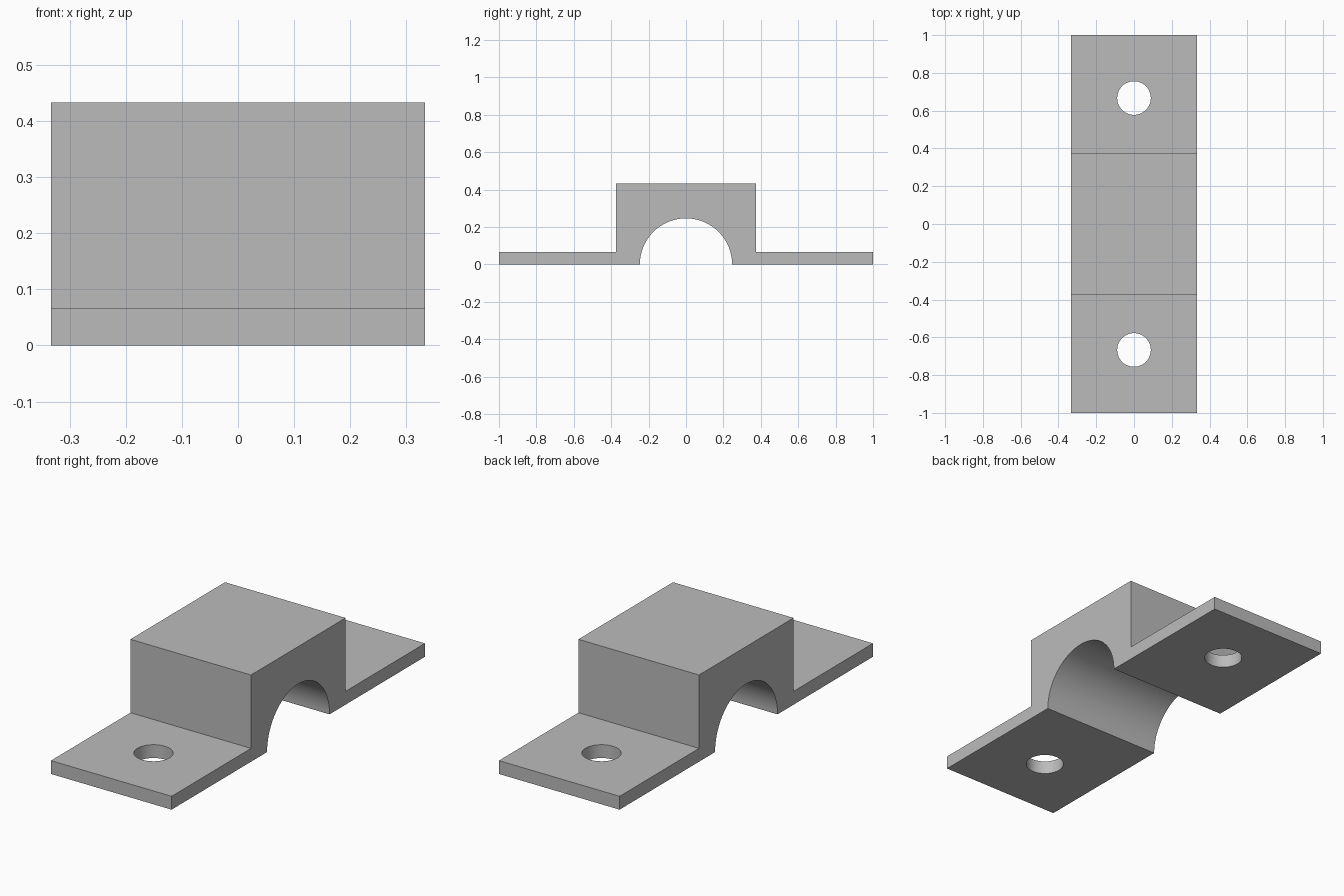
import bpy
import bmesh
from math import cos, sin, pi, radians

HALF_WIDTH, HALF_LENGTH = 0.3333, 1.0
HEIGHT, FLANGE = 0.4333, 0.0667
BLOCK, BORE = 0.3733, 0.2467
HOLE, HOLE_Y = 0.089, 0.6667
STEPS = 48

if "Cube" in bpy.data.objects:
    bpy.data.objects.remove(bpy.data.objects["Cube"])

# Plain grey metal
grey = bpy.data.materials.new("grey_metal")
grey.use_nodes = True
colour = (0.5, 0.5, 0.5, 1)
grey.diffuse_color = colour
grey.node_tree.nodes["Principled BSDF"].inputs["Base Color"].default_value = colour


def add_object(name, bm):
    bmesh.ops.recalc_face_normals(bm, faces=bm.faces)
    mesh = bpy.data.meshes.new(name)
    bm.to_mesh(mesh)
    bm.free()
    mesh.materials.append(grey)
    obj = bpy.data.objects.new(name, mesh)
    bpy.context.collection.objects.link(obj)
    return obj


# Saddle clamp: side profile of flanges, block and half-round bore, extruded across
outline = [(-HALF_LENGTH, 0), (-HALF_LENGTH, FLANGE), (-BLOCK, FLANGE), (-BLOCK, HEIGHT)]
outline += [(-y, z) for y, z in reversed(outline)]
outline += [(BORE * cos(pi * i / STEPS), BORE * sin(pi * i / STEPS)) for i in range(STEPS + 1)]

bm = bmesh.new()
side = bm.faces.new([bm.verts.new((-HALF_WIDTH, y, z)) for y, z in outline])
swept = bmesh.ops.extrude_face_region(bm, geom=[side], use_keep_orig=True)
moved = [v for v in swept["geom"] if isinstance(v, bmesh.types.BMVert)]
bmesh.ops.translate(bm, verts=moved, vec=(2 * HALF_WIDTH, 0, 0))
clamp = add_object("saddle_clamp", bm)

# Bolt holes through both flanges
for label, sign in (("front", -1), ("back", 1)):
    bm = bmesh.new()
    bmesh.ops.create_cone(bm, cap_ends=True, segments=STEPS, radius1=HOLE, radius2=HOLE, depth=0.4)
    bmesh.ops.translate(bm, verts=bm.verts, vec=(0, sign * HOLE_Y, 0))
    cutter = add_object(label + "_hole_cutter", bm)
    cut = clamp.modifiers.new(label + "_bolt_hole", "BOOLEAN")
    cut.operation, cut.solver, cut.object = "DIFFERENCE", "EXACT", cutter
    bpy.context.view_layer.objects.active = clamp
    bpy.ops.object.modifier_apply(modifier=cut.name)
    bpy.data.objects.remove(cutter)

# Smooth bore and holes, crisp edges elsewhere
bpy.ops.object.select_all(action="DESELECT")
clamp.select_set(True)
bpy.context.view_layer.objects.active = clamp
bpy.ops.object.shade_smooth_by_angle(angle=radians(30))
